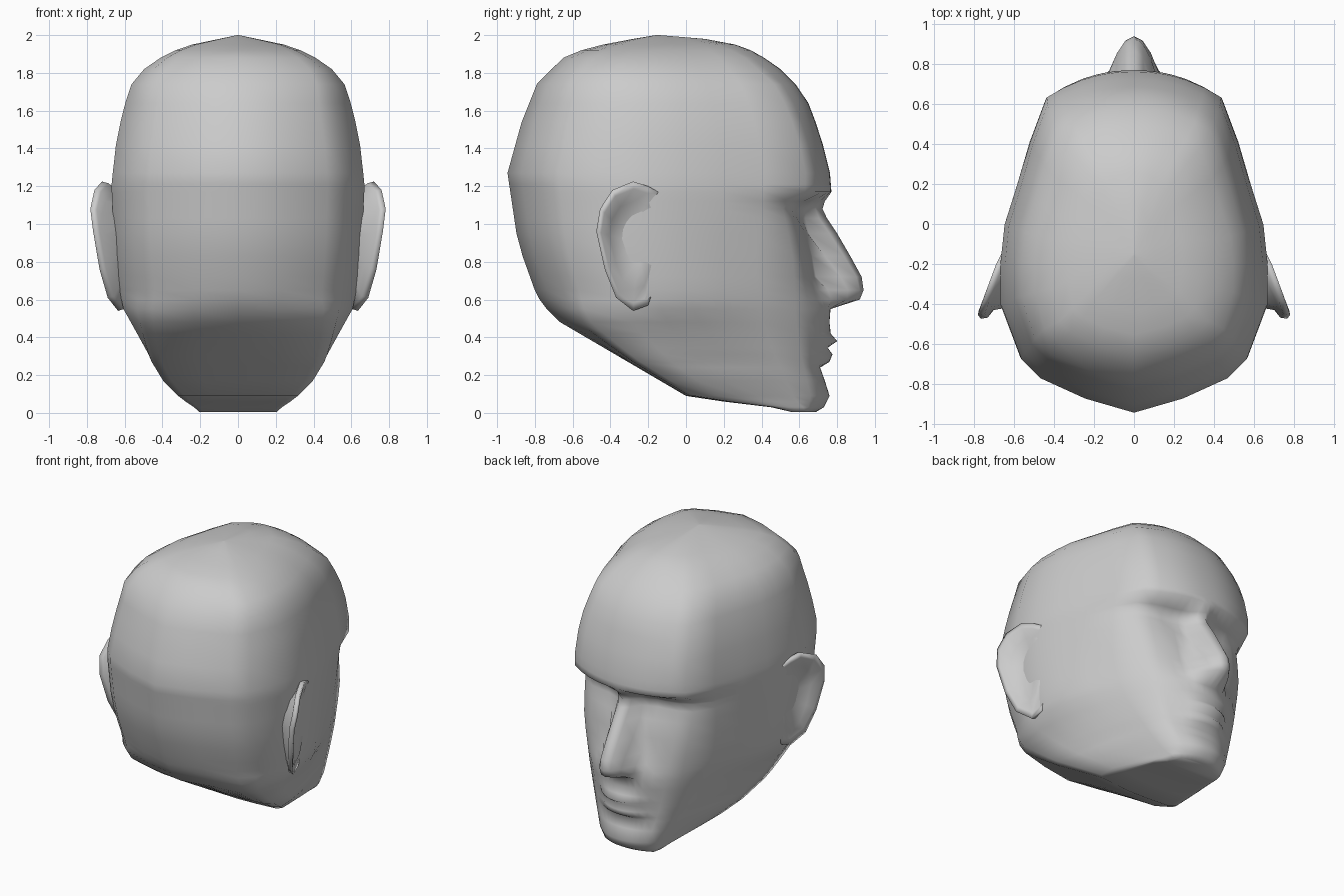
import bpy, bmesh, math


def lerp(table, z):
    """Piecewise linear lookup in a list of (z, value)."""
    if z <= table[0][0]:
        return table[0][1]
    for (a, va), (b, vb) in zip(table, table[1:]):
        if z <= b:
            return va + (vb - va) * (z - a) / (b - a)
    return table[-1][1]


def make_object(name, rings):
    """Bridge closed rings of points, capping the two ends."""
    bm = bmesh.new()
    loops = [[bm.verts.new(p) for p in r] for r in rings]
    for a, b in zip(loops, loops[1:]):
        n = len(a)
        for i in range(n):
            j = (i + 1) % n
            bm.faces.new((a[i], a[j], b[j], b[i]))
    bm.faces.new(loops[0][::-1])
    bm.faces.new(loops[-1])
    bmesh.ops.remove_doubles(bm, verts=bm.verts, dist=0.0005)
    bmesh.ops.recalc_face_normals(bm, faces=bm.faces)
    me = bpy.data.meshes.new(name)
    bm.to_mesh(me)
    bm.free()
    ob = bpy.data.objects.new(name, me)
    bpy.context.collection.objects.link(ob)
    for p in me.polygons:
        p.use_smooth = True
    return ob


# Profiles by height: face centre line, back line, half width, temple/cheek corner
FRONT = [(0, .68), (.03, .73), (.09, .76), (.17, .735), (.24, .72), (.55, .765), (.72, .70),
         (.95, .655), (1.06, .64), (1.11, .66), (1.17, .77), (1.3, .76), (1.42, .725),
         (1.62, .66), (1.72, .60), (1.82, .50), (1.91, .37), (1.95, .26), (1.98, .1), (2, -.14)]
BACK = [(0, .58), (.03, .45), (.06, .2), (.09, 0), (.5, -.7), (.62, -.79), (.9, -.89),
        (1.27, -.945), (1.54, -.87), (1.74, -.79), (1.9, -.63), (1.96, -.4), (2, -.16)]
WIDTH = [(0, .2), (.03, .235), (.06, .28), (.09, .32), (.17, .4), (.3, .48), (.55, .61),
         (.7, .635), (.9, .655), (1.2, .67), (1.4, .65), (1.6, .61), (1.75, .56),
         (1.85, .47), (1.94, .29), (2, .005)]
CORNER_X = [(0, .19), (.09, .22), (.3, .3), (.5, .36), (.8, .41), (1, .43), (1.17, .44),
            (1.5, .43), (1.75, .38), (1.85, .31), (1.92, .22), (1.96, .14), (2, .003)]
CORNER_Y = [(0, .64), (.09, .66), (.3, .61), (.5, .58), (.8, .57), (1.17, .63), (1.3, .635),
            (1.5, .58), (1.72, .49), (1.9, .29), (1.96, .14), (2, -.145)]
# Lip relief, nose ridge and nose half width
LIPS = [(.2, 0), (.24, -.01), (.27, .035), (.31, .045), (.345, .015), (.38, .06), (.42, .02), (.5, 0)]
NOSE = [(.55, .765), (.6, .92), (.65, .94), (.72, .93), (.83, .87), (.95, .80), (1.07, .72),
        (1.12, .735), (1.17, .77)]
NOSE_W = [(.55, .14), (.65, .14), (.8, .115), (1.07, .07), (1.17, .08)]

LEVELS = [.006, .03, .06, .09, .17, .24, .27, .31, .345, .38, .42, .48, .55, .6, .65, .72,
          .83, .95, 1.03, 1.08, 1.12, 1.17, 1.21, 1.27, 1.42, 1.54, 1.64, 1.74, 1.82, 1.88,
          1.92, 1.95, 1.98, 2]
# Side outline: (fraction towards the back, width blend) for skull and for jaw
SKULL = [(.14, .36), (.28, .64), (.405, .91), (.53, 1), (.66, 1), (.83, .85), (.89, .71), (.955, .37), (1, 0)]
JAW = [(.14, .22), (.28, .42), (.42, .6), (.57, .78), (.75, .93), (.93, .99), (.97, .88), (.99, .45), (1, 0)]


def head_ring(z):
    f, b, w = lerp(FRONT, z), lerp(BACK, z), lerp(WIDTH, z)
    cx, cy = lerp(CORNER_X, z), lerp(CORNER_Y, z)
    # Eye-level hollow at the outer corner only, so the temple stays smooth
    dent = lerp([(.8, 0), (1, .07), (1.1, .11), (1.17, 0)], z)
    half = []
    # Face columns, with lips, nose and eye sockets
    for u in (0, .11, .22, .33, .45, .6, .8, 1):
        x = cx * u
        y = cy - dent + (f - cy + dent) * (1 - u ** 2.2)
        y += lerp(LIPS, z) * max(0, 1 - (x / .19) ** 2)
        if .55 < z < 1.17:
            nw = lerp(NOSE_W, z)
            y += max(0, lerp(NOSE, z) - f) * max(0, 1 - (x / nw) ** 2)
            y -= .035 * math.exp(-((x - .2) / .09) ** 2 - ((z - 1.06) / .07) ** 2)
        half.append((x, y, z))
    # Temple, side and back columns
    g = min(1, max(0, (.62 - z) / .35))
    full = min(1, max(0, (z - 1.6) / .3)) * .07
    for i, ((s0, k0), (s1, k1)) in enumerate(zip(SKULL, JAW)):
        s, k = s0 + (s1 - s0) * g, k0 + (k1 - k0) * g
        x = cx + (w - cx) * k if i < 5 else w * (k + (full if i < 8 else 0))
        half.append((x, cy + (b - cy) * s, z))
    return half + [(-x, y, zz) for x, y, zz in half[-2:0:-1]]


make_object("head", [head_ring(z) for z in LEVELS])

# Ears: rim outline, buried in the head at the front, with a hollow bowl
RIM = [(.655, -.13, 1.16), (.69, -.2, 1.2), (.72, -.28, 1.225), (.76, -.39, 1.18),
       (.782, -.455, 1.08), (.767, -.475, .96), (.733, -.43, .76), (.69, -.37, .61),
       (.635, -.28, .54), (.62, -.2, .57), (.615, -.14, .75), (.62, -.11, .95)]


def ear_ring(scale, depth):
    """Rim shrunk about the ear centre; depth maps the rim x to a new x."""
    return [(depth(x), -.26 + (y + .26) * scale, .9 + (z - .9) * scale) for x, y, z in RIM]


ear = make_object("ears", [
    ear_ring(.68, lambda x: .57),
    ear_ring(.8, lambda x: x - .06),
    ear_ring(.97, lambda x: x - .035),
    ear_ring(1, lambda x: x),
    ear_ring(.88, lambda x: x - .005),
    ear_ring(.68, lambda x: .665 + (x - .67) * .4),
    ear_ring(.3, lambda x: .645),
])
ear.modifiers.new("mirror", 'MIRROR')
